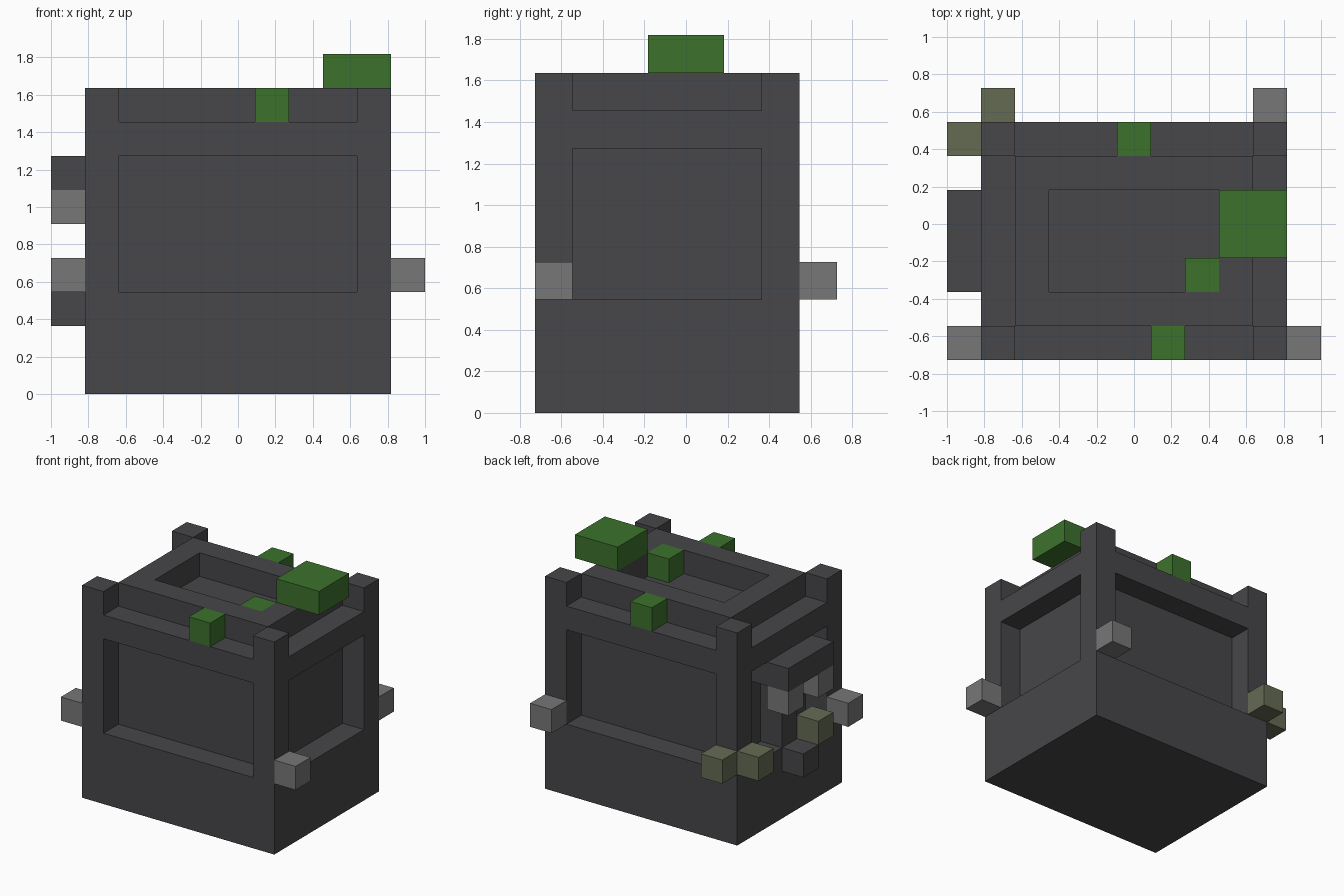
import bpy, bmesh
from mathutils import Vector

old = bpy.data.objects.get("Cube")
if old:
    bpy.data.objects.remove(old, do_unlink=True)

UNIT = 2 / 11                      # edge length of one block
ORIGIN = Vector((5.5, 4, 0))       # block coordinates of the model centre


def material(name, rgb):
    mat = bpy.data.materials.new(name)
    mat.use_nodes = True
    mat.diffuse_color = (*rgb, 1)
    mat.node_tree.nodes["Principled BSDF"].inputs["Base Color"].default_value = (*rgb, 1)
    return mat


def block(name, mat, corner, size=(1, 1, 1)):
    """Box given by its lowest corner and size, both counted in blocks."""
    bm = bmesh.new()
    bmesh.ops.create_cube(bm, size=1)
    size = Vector(size)
    for v in bm.verts:
        v.co = v.co * UNIT
        v.co.x *= size.x
        v.co.y *= size.y
        v.co.z *= size.z
    mesh = bpy.data.meshes.new(name)
    bm.to_mesh(mesh)
    bm.free()
    mesh.materials.append(mat)
    obj = bpy.data.objects.new(name, mesh)
    obj.location = (Vector(corner) + size / 2 - ORIGIN) * UNIT
    bpy.context.collection.objects.link(obj)
    return obj


dark = material("charcoal", (0.063, 0.063, 0.069))
grey = material("mid grey", (0.184, 0.184, 0.184))
olive = material("olive grey", (0.130, 0.146, 0.088))
green = material("leaf green", (0.046, 0.168, 0.026))

# Body: solid base, recessed core, corner posts
block("base", dark, (1, 0, 0), (9, 7, 3))
block("core", dark, (2, 1, 3), (7, 5, 5))
for side, x in (("right", 1), ("left", 9)):
    for end, y in (("front", 0), ("back", 6)):
        block(f"{end}_{side}_post", dark, (x, y, 3), (1, 1, 6))

# Rails above the recessed panels
for end, y in (("front", 0), ("back", 6)):
    block(f"{end}_rail", dark, (2, y, 7), (7, 1, 1))
for side, x in (("right", 1), ("left", 9)):
    block(f"{side}_rail", dark, (x, 1, 7), (1, 5, 1))

# Raised frame around the shallow pit on top
for end, y in (("front", 1), ("back", 5)):
    block(f"{end}_top_frame", dark, (2, y, 8), (7, 1, 1))
for side, x in (("right", 2), ("left", 8)):
    block(f"{side}_top_frame", dark, (x, 2, 8), (1, 3, 1))

# Spout assembly on the right side
block("spout", dark, (0, 2, 6), (2, 3, 1))
block("spout_column", dark, (1, 3, 3), (1, 1, 3))
block("spout_foot", dark, (0, 3, 2))
for name, y in (("front_nozzle", 2), ("back_nozzle", 4)):
    block(name, grey, (0, y, 5))

# Small studs around the body
block("front_right_stud", grey, (0, 0, 3))
block("front_left_stud", grey, (10, 0, 3))
block("back_left_stud", grey, (9, 7, 3))
block("back_right_stud", olive, (1, 7, 3))
block("right_rear_stud", olive, (0, 6, 3))
block("spout_stud", olive, (0, 2, 3))

# Green blocks on top
block("large_leaf_block", green, (8, 3, 9), (2, 2, 1))
block("pit_leaf_block", green, (7, 2, 8))
block("front_leaf_block", green, (6, 0, 8))
block("back_leaf_block", green, (5, 6, 8))
